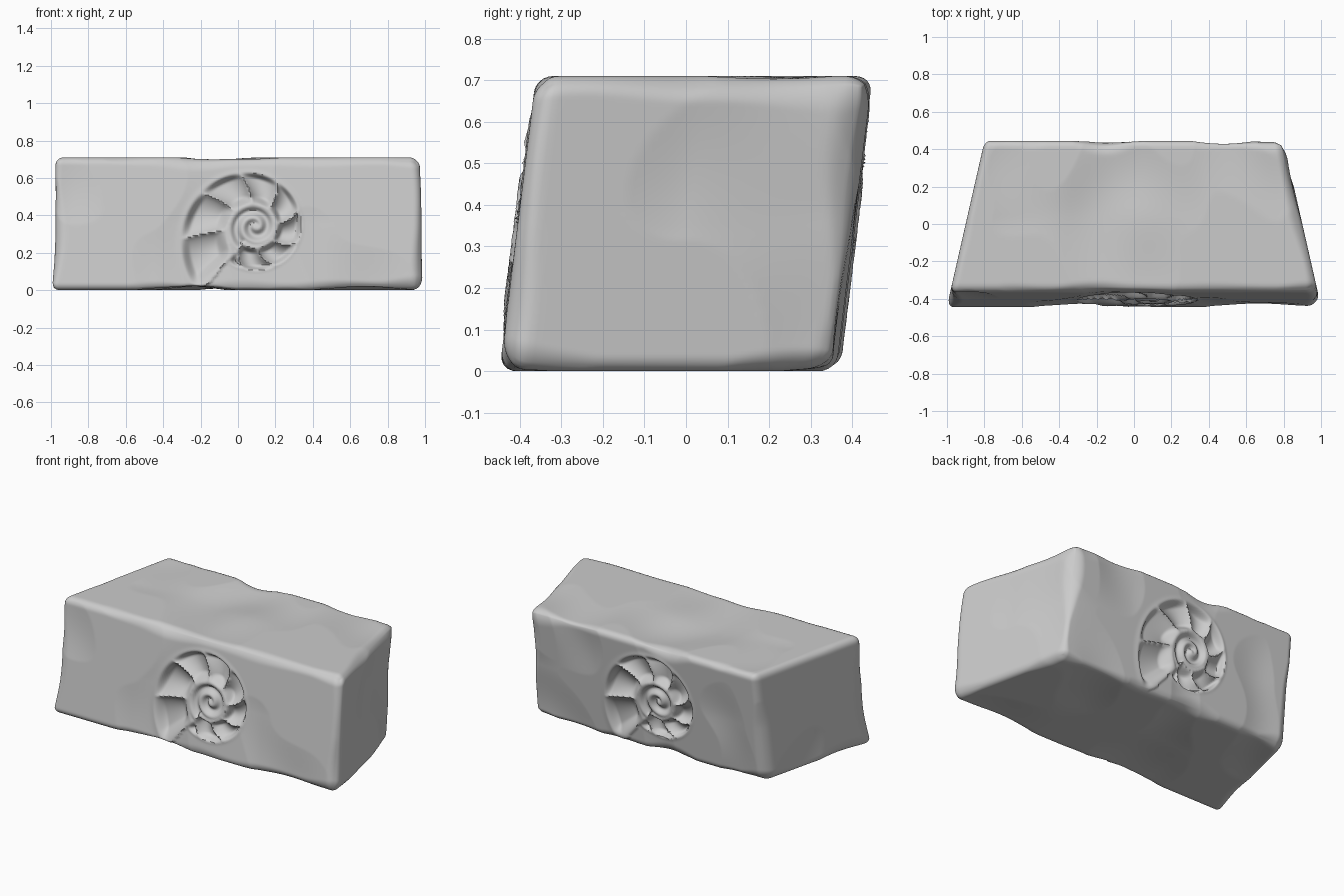
import bpy, bmesh, math
from mathutils import Vector, noise

cube = bpy.data.objects.get("Cube")
if cube:
    bpy.data.objects.remove(cube)

HALF = Vector((1.0, 0.405, 0.355))
CUTS = (220, 50, 84)
CENTRE_X, CENTRE_Z = 0.09, 0.34


def step(a, b, v):
    v = min(1, max(0, (v - a) / (b - a)))
    return v * v * (3 - 2 * v)


def fossil(x, z):
    """Outward offset of the carved spiral shell at a point on the face."""
    dx, dz = x - CENTRE_X, z - CENTRE_Z
    r = math.hypot(dx, dz)
    if r > 0.56:
        return 0
    angle = math.degrees(math.atan2(dz, dx))
    t = ((232 - angle) % 360) / 360          # 0 at the shell mouth, 1 at the last chamber
    outer = 0.23 + 0.23 * (1 - t) ** 3
    inner = 0.11 + 0.07 * (1 - t) ** 5
    # Coiled middle: a raised spiral with a groove beside it
    if r < inner:
        turn = math.cos(math.tau * (r / 0.075 + t))
        return (0.013 * turn - 0.012) * step(0, 0.03, r) * step(0, 0.03, inner - r) + 0.008
    # Scooped chambers separated by curved ribs
    f = (r - inner) / (outer - inner)
    s = 8 * t + 0.55 * f * f * t
    wave = abs(math.sin(math.pi * s)) ** 0.6
    mouth = step(0, 0.04, t) * step(0, 0.03, 1 - t)
    scoop = step(0, 0.3, f) * step(0, 0.22, 1.05 - f)
    rib = 0.01 * (1 - step(0.8, 1.2, f))
    return rib - 0.055 * wave * scoop * mouth


def weather(p):
    """Uneven broken stone: slow hollows, plus a chipped edge radius."""
    hollow = 0.035 * max(0, noise.noise(p * 2.2 + Vector((3, 1, 7))))
    radius = 0.04 + 0.07 * max(0, noise.noise(p * 2.6 + Vector((8, 2, 5))))
    return hollow, radius


def shape(p):
    # Rounded box with a varying edge radius
    hollow, radius = weather(p)
    core = Vector([max(-h + radius, min(h - radius, c)) for c, h in zip(p, HALF)])
    out = p - core
    normal = out.normalized() if out.length > 1e-6 else Vector((0, 0, 1))
    q = core + normal * (radius - hollow)
    # Carve the same shell into the front and back
    side = 1 if p.y < 0 else -1
    if abs(p.y) > HALF.y - 1e-4:
        width = 0.98 if side > 0 else 0.82
        q.y -= side * fossil(side * p.x * width, p.z + HALF.z)
    # Lean the block back and narrow it toward the rear
    z = q.z + HALF.z
    y = q.y + 0.088 * (z / 0.71 - 0.5)
    return Vector((q.x * (1 - 0.2 * (y + 0.44) / 0.88), y, z))


# Stone block, divided evenly along each axis
bm = bmesh.new()
bmesh.ops.create_cube(bm, size=2)
for v in bm.verts:
    v.co = Vector([c * h for c, h in zip(v.co, HALF)])
for axis, cuts in enumerate(CUTS):
    along = [e for e in bm.edges
             if abs((e.verts[0].co - e.verts[1].co).normalized()[axis]) > 0.99]
    bmesh.ops.subdivide_edges(bm, edges=along, cuts=cuts, use_grid_fill=True)
for v in bm.verts:
    v.co = shape(v.co.copy())
low = min(v.co.z for v in bm.verts)
for v in bm.verts:
    v.co.z -= low
bmesh.ops.recalc_face_normals(bm, faces=bm.faces)
mesh = bpy.data.meshes.new("stone_block")
bm.to_mesh(mesh)
bm.free()
block = bpy.data.objects.new("stone_block", mesh)
bpy.context.collection.objects.link(block)

# Plain grey stone
stone = bpy.data.materials.new("grey_stone")
stone.use_nodes = True
grey = (0.6, 0.6, 0.6, 1)
stone.diffuse_color = grey
stone.node_tree.nodes["Principled BSDF"].inputs["Base Color"].default_value = grey
mesh.materials.append(stone)

bpy.context.view_layer.objects.active = block
block.select_set(True)
bpy.ops.object.shade_smooth_by_angle(angle=math.radians(50))
